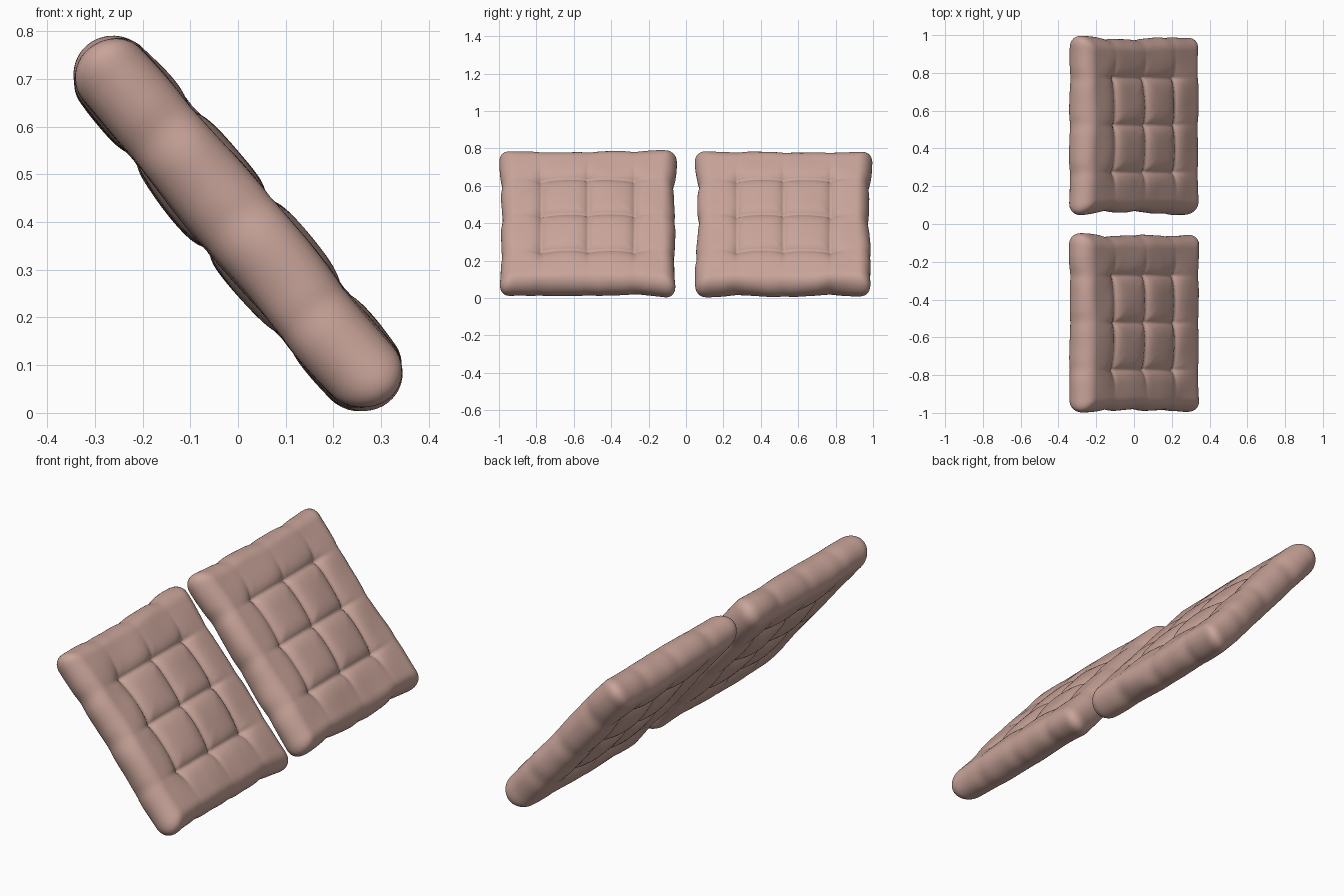
import bpy, bmesh, math
from mathutils import Vector, noise

if "Cube" in bpy.data.objects:
    bpy.data.objects.remove(bpy.data.objects["Cube"])

A, B, R = 0.475, 0.488, 0.075        # half width, half length, edge radius
CORE, EDGE = 40, 10                  # grid steps in half the flat part / in the rounded rim
TU, TV = 0.625 * (A - R), 0.6 * (B - R)   # tuft spacing
ANGLE = math.radians(49.8)           # lean of the cushions

fabric = bpy.data.materials.new("dusty pink fabric")
fabric.diffuse_color = (0.58, 0.37, 0.32, 1)
fabric.use_nodes = True
fabric.node_tree.nodes["Principled BSDF"].inputs["Base Color"].default_value = fabric.diffuse_color


def split(i, half):
    """Grid index -> flat coordinate, rim amount 0..1, side."""
    s = -1 if i < 0 else 1
    k = abs(i)
    return s * min(k, CORE) / CORE * (half - R), max(0, k - CORE) / EDGE, s


def near(t, step):
    """Distance to the closest of the three tuft lines."""
    return min(abs(t - c * step) for c in (-1, 0, 1))


def tuft_depth(u, v):
    du, dv = near(u, TU), near(v, TV)
    fade_u = math.exp(-(max(0, abs(v) - TV) / 0.055))   # seams die out past the outer tufts
    fade_v = math.exp(-(max(0, abs(u) - TU) / 0.055))
    seam = max(math.exp(-du / 0.024) * fade_u, math.exp(-dv / 0.024) * fade_v)
    return 0.022 * seam + 0.022 * math.exp(-math.hypot(du, dv) / 0.035)


def surface_point(i, j, side, seed):
    u, p, su = split(i, A)
    v, q, sv = split(j, B)
    rho = max(p, q)
    if rho > 0:                                          # rounded rim and corners
        n = (p ** 2.8 + q ** 2.8) ** (1 / 2.8)
        out = R * math.sin(rho * math.pi / 2)
        u += su * out * p / n
        v += sv * out * q / n
    rise = math.cos(rho * math.pi / 2) if rho < 1 else 0.0
    dome = 0.021 * max(0, 1 - (u / A) ** 2) * max(0, 1 - (v / B) ** 2)
    w = R * rise + dome * rise + (0.004 - tuft_depth(u, v)) * rise
    # gathered outline: corners stick out, sides pull in at the tuft rows
    pull_u = 0.012 * (1 - (v / B) ** 4) + 0.006 * math.exp(-(near(v, TV) / 0.04) ** 2)
    pull_v = 0.010 * (1 - (u / A) ** 4) + 0.006 * math.exp(-(near(u, TU) / 0.04) ** 2)
    co = Vector((u - pull_u * (u / A) ** 5, v - pull_v * (v / B) ** 5, w * side))
    # soft uneven stuffing
    wob = noise.noise_vector(Vector((co.x * 5, co.y * 5, co.z * 4 + seed)))
    rim = max(abs(u / A), abs(v / B)) ** 3
    return co + Vector((wob.x * 0.014 * rim, wob.y * 0.014 * rim, wob.z * 0.007))


def make_cushion(name, cy, seed):
    bm = bmesh.new()
    n = CORE + EDGE
    for side in (1, -1):                                 # upper and lower face
        rows = [[bm.verts.new(surface_point(i, j, side, seed)) for j in range(-n, n + 1)]
                for i in range(-n, n + 1)]
        for a, b in zip(rows, rows[1:]):
            for k in range(2 * n):
                quad = (a[k], b[k], b[k + 1], a[k + 1])
                bm.faces.new(quad if side > 0 else quad[::-1])
    bmesh.ops.remove_doubles(bm, verts=bm.verts, dist=1e-5)
    # lean the cushion back
    c, s = math.cos(ANGLE), math.sin(ANGLE)
    for vert in bm.verts:
        u, v, w = vert.co
        vert.co = (v * c + w * s, cy + u, 0.395 - v * s + w * c)
    low = min(vert.co.z for vert in bm.verts)
    for vert in bm.verts:
        vert.co.z -= low - 0.004
    bmesh.ops.recalc_face_normals(bm, faces=bm.faces)
    for f in bm.faces:
        f.smooth = True
    mesh = bpy.data.meshes.new(name)
    bm.to_mesh(mesh)
    bm.free()
    mesh.materials.append(fabric)
    bpy.context.collection.objects.link(bpy.data.objects.new(name, mesh))


make_cushion("left_cushion", -0.523, 3.7)
make_cushion("right_cushion", 0.523, 11.2)
